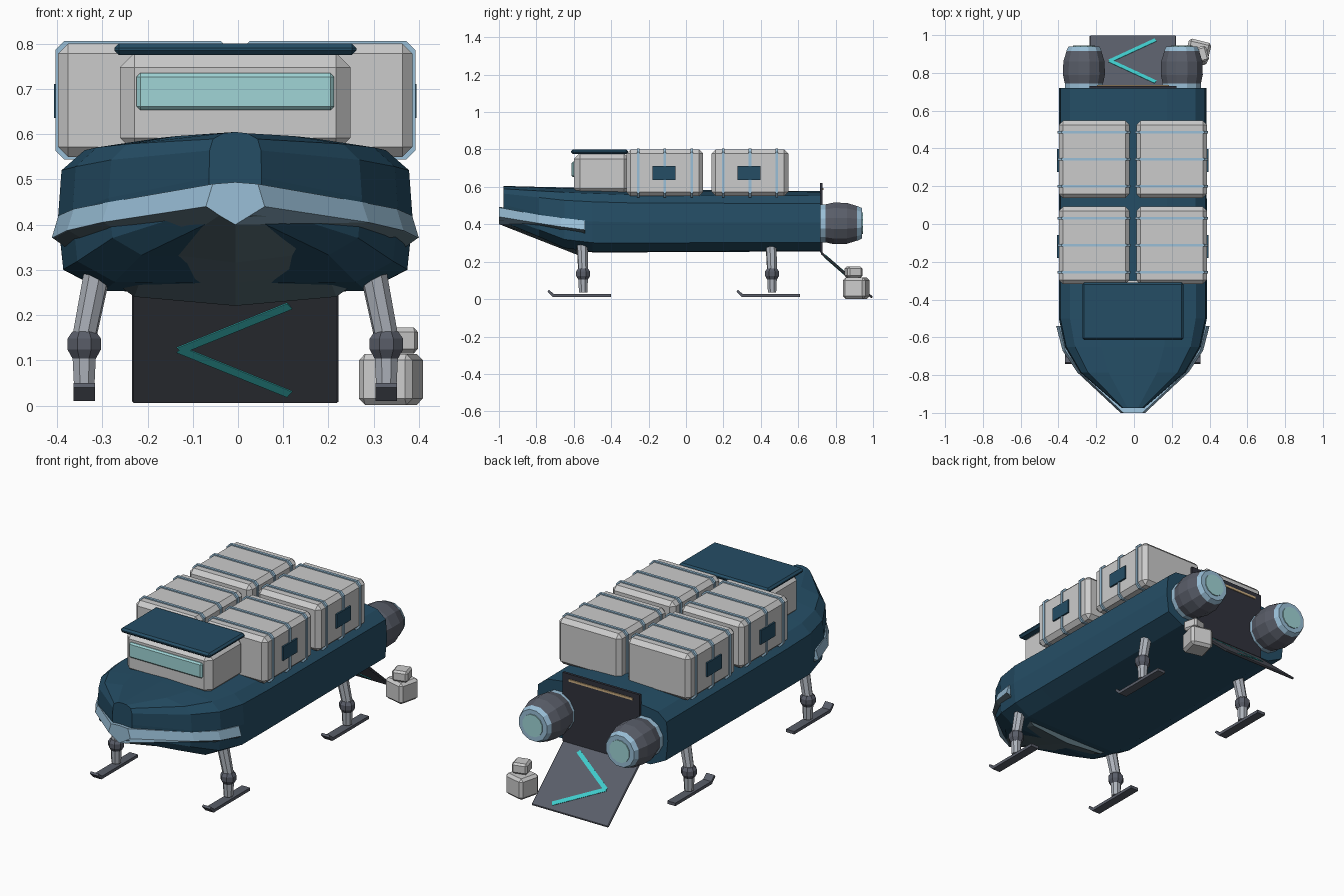
import bpy, bmesh, math
from mathutils import Vector, Matrix

if "Cube" in bpy.data.objects:
    bpy.data.objects.remove(bpy.data.objects["Cube"])

CX = -0.006  # ship centre line


def mat(name, r, g, b):
    m = bpy.data.materials.new(name)
    m.diffuse_color = (r, g, b, 1)
    m.use_nodes = True
    m.node_tree.nodes["Principled BSDF"].inputs["Base Color"].default_value = m.diffuse_color
    return m


NAVY = mat("navy", 0.018, 0.075, 0.13)
SKY = mat("sky", 0.32, 0.52, 0.68)
PALE = mat("pale", 0.72, 0.73, 0.75)
STEEL = mat("steel", 0.42, 0.45, 0.5)
DARK = mat("dark", 0.10, 0.11, 0.14)
BLACK = mat("black", 0.03, 0.032, 0.045)
SLATE = mat("slate", 0.10, 0.16, 0.19)
GLASS = mat("glass", 0.35, 0.66, 0.67)
TEAL = mat("teal", 0.05, 0.6, 0.6)
TAN = mat("tan", 0.6, 0.42, 0.22)


def finish(name, bm, m):
    bmesh.ops.recalc_face_normals(bm, faces=bm.faces)
    me = bpy.data.meshes.new(name)
    bm.to_mesh(me)
    bm.free()
    me.materials.append(m)
    ob = bpy.data.objects.new(name, me)
    bpy.context.collection.objects.link(ob)
    return ob


def box(name, c, size, m, bevel=0.0, rot=None):
    bm = bmesh.new()
    bmesh.ops.create_cube(bm, size=1, matrix=Matrix.Diagonal((*size, 1)))
    if bevel:
        bmesh.ops.bevel(bm, geom=bm.edges[:], offset=bevel, segments=1, affect='EDGES')
    M = Matrix.Translation(c)
    if rot:
        M = M @ rot
    bm.transform(M)
    return finish(name, bm, m)


def skin(name, rings, m):
    """Bridge closed rings of points and cap both ends."""
    bm = bmesh.new()
    vs = [[bm.verts.new(p) for p in r] for r in rings]
    n = len(vs[0])
    for a, b in zip(vs, vs[1:]):
        for i in range(n):
            j = (i + 1) % n
            bm.faces.new((a[i], a[j], b[j], b[i]))
    bm.faces.new(vs[0])
    bm.faces.new(vs[-1])
    return finish(name, bm, m)


def mirrored(y, half):
    """Full ring from a half section running top centre to bottom centre."""
    pts = half + [(-x, z) for x, z in half[-2:0:-1]]
    return [(CX + x, y, z) for x, z in pts]


def tube(name, spec, m, n=8):
    """Polygonal tube through (point, radius) pairs, along the overall axis."""
    d = (Vector(spec[-1][0]) - Vector(spec[0][0])).normalized()
    q = d.to_track_quat('Z', 'Y')
    rings = []
    for p, r in spec:
        rings.append([Vector(p) + q @ Vector((r * math.cos(t), r * math.sin(t), 0))
                      for t in (2 * math.pi * (i + 0.5) / n for i in range(n))])
    return skin(name, rings, m)


# hull
PROFILE = [(0, 1), (.46, .985), (.85, .92), (.98, .79), (1, .48), (.97, .15), (.74, .01), (0, 0)]
HULL = [(.72, .39, .255, .578), (-.3, .392, .25, .585), (-.5, .392, .25, .592),
        (-.65, .36, .27, .597), (-.785, .28, .33, .60), (-.975, .058, .41, .605)]
skin("hull", [mirrored(y, [(u * w, b + v * (t - b)) for u, v in PROFILE])
              for y, w, b, t in HULL], NAVY)

# bow bumper stripe and chin plate
BOW = [(-.54, .406, .42, .37), (-.67, .372, .435, .387), (-.785, .295, .45, .405), (-1.0, .065, .49, .44)]
stripe, chin = [], []
for y, w, t, b in BOW:
    low = .40 if y == -1.0 else b
    stripe.append(mirrored(y, [(0, t + .004), (w - .015, t), (w, b), (0, low)]))
    k = .40 - (y + 1) * .39
    chin.append(mirrored(max(y, -.998), [(0, b), (w - .003, b), (.55 * w, k + .02), (0, k)]))
skin("bow_stripe", stripe, SKY)
skin("chin_plate", chin, SLATE)

# cabin
box("cabin", (CX, -.45, .67), (.51, .30, .22), PALE, .032)
box("windscreen", (CX, -.60, .694), (.436, .025, .082), GLASS, .008)
box("cabin_roof", (CX, -.462, .788), (.535, .305, .026), NAVY, .01)

# cargo containers with straps and side plates
for s in (-1, 1):
    for yc in (-.113, .342):
        x = CX + s * .205
        box("container", (x, yc, .675), (.374, .41, .25), PALE, .022)
        for dy in (-.143, 0, .143):
            bm = bmesh.new()
            loops = []
            for w, h, c in ((.193, .131, .02), (.18, .118, .015)):
                sec = [(w, h - c), (w - c, h), (c - w, h), (-w, h - c),
                       (-w, c - h), (c - w, -h), (w - c, -h), (w, c - h)]
                for e in (-.007, .007):
                    loops.append([bm.verts.new((x + a, yc + dy + e, .675 + b)) for a, b in sec])
            for a, b in ((0, 1), (1, 3), (3, 2), (2, 0)):
                for i in range(8):
                    j = (i + 1) % 8
                    bm.faces.new((loops[a][i], loops[a][j], loops[b][j], loops[b][i]))
            finish("container_strap", bm, SKY)
        box("container_plate", (CX + s * .394, yc - .005, .673), (.014, .122, .075), NAVY)

# engines
for s in (-1, 1):
    def ring(pairs):
        return [((CX + s * .259, y, .405), r) for y, r in pairs]
    tube("engine_collar", ring([(.70, .105), (.752, .105)]), SKY, 12)
    tube("engine_body", ring([(.745, .105), (.79, .115), (.86, .113), (.92, .094)]), DARK, 12)
    tube("engine_ring", ring([(.915, .097), (.94, .085)]), SKY, 12)
    tube("engine_glow", ring([(.92, .06), (.945, .06)]), GLASS, 12)

# rear hatch, lamp strip and ramp
box("hatch", (CX, .724, .435), (.46, .014, .37), BLACK)
box("hatch_lamp", (CX, .732, .588), (.38, .008, .012), TAN)
A, B = Vector((CX, .722, .248)), Vector((CX, .996, .008))
tilt = Matrix.Rotation(math.atan2(B.z - A.z, B.y - A.y), 4, 'X')
mid = (A + B) / 2
box("ramp", mid, (.457, (B - A).length, .012), DARK, .004, tilt)
for s in (-1, 1):
    p, q = Vector((-.118, s * .002, 0)), Vector((.115, s * .145, 0))
    d = q - p
    M = tilt @ Matrix.Translation((p + q) / 2) @ Matrix.Rotation(math.atan2(d.y, d.x), 4, 'Z')
    box("ramp_arrow", mid, (d.length + .012, .022, .017), TEAL, 0, M)

# landing legs with skids
SKID = [(-.19, .040), (-.183, .05), (-.155, .026), (.15, .026), (.15, .01), (-.16, .01)]
for s in (-1, 1):
    for y in (-.55, .46):
        X = lambda v: CX + s * v
        tube("leg_upper", [((X(.306), y - .005, .29), .03), ((X(.334), y, .15), .027)], STEEL)
        tube("leg_knee", [((X(.334), y, .164), .028), ((X(.334), y, .148), .04),
                          ((X(.334), y, .124), .04), ((X(.334), y, .104), .028)], DARK)
        tube("leg_lower", [((X(.334), y, .11), .028), ((X(.334), y, .035), .024)], STEEL)
        skin("skid", [[(X(.334) + e, y + a, b) for a, b in SKID] for e in (-.024, .024)], DARK)

# loose crates beside the ramp
box("large_crate", (.338, .911, .058), (.122, .122, .113), PALE, .014, Matrix.Rotation(math.radians(-14), 4, 'Z'))
box("small_crate", (.35, .896, .144), (.082, .082, .058), PALE, .01, Matrix.Rotation(math.radians(15), 4, 'Z'))
